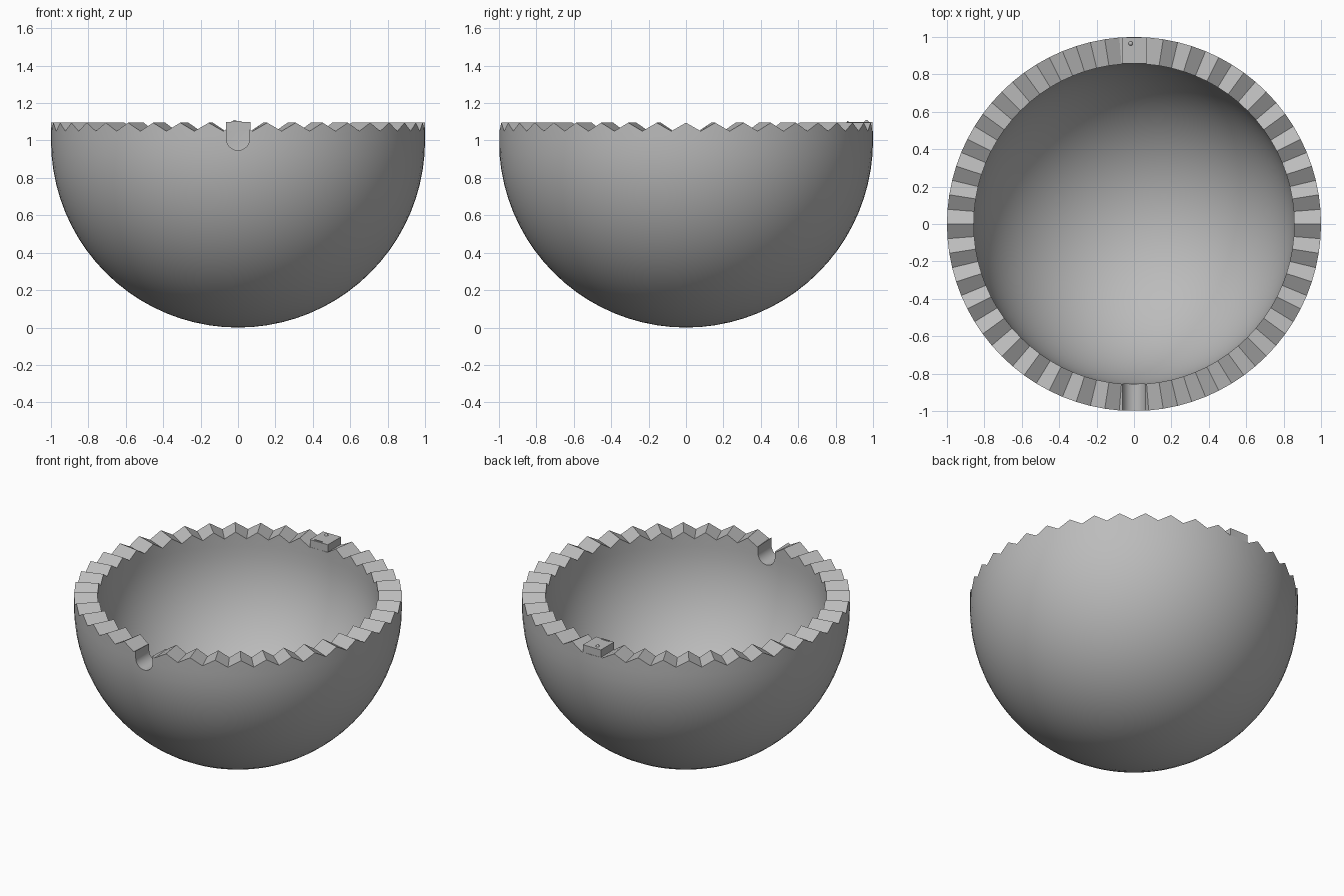
import bpy, bmesh, math
from mathutils import Vector, Matrix

cube = bpy.data.objects.get("Cube")
if cube:
    bpy.data.objects.remove(cube, do_unlink=True)

grey = bpy.data.materials.new("plain grey")
grey.use_nodes = True
colour = (0.5, 0.5, 0.5, 1)
grey.diffuse_color = colour
grey.node_tree.nodes["Principled BSDF"].inputs["Base Color"].default_value = colour

TEETH = 40
SEG = TEETH * 2
STEPS = 20
R_OUT, R_IN, CENTRE = 1.0, 0.857, 1.0
PEAK, VALLEY = 1.095, 1.05


def make_object(name, bm):
    bmesh.ops.recalc_face_normals(bm, faces=bm.faces)
    mesh = bpy.data.meshes.new(name)
    bm.to_mesh(mesh)
    bm.free()
    mesh.materials.append(grey)
    obj = bpy.data.objects.new(name, mesh)
    bpy.context.collection.objects.link(obj)
    return obj


def box(bm, lo, hi):
    lo, hi = Vector(lo), Vector(hi)
    size = hi - lo
    bmesh.ops.create_cube(bm, size=1, matrix=Matrix.Translation((lo + hi) / 2)
                          @ Matrix.Diagonal((*size, 1)))


def smooth(obj):
    bpy.ops.object.select_all(action="DESELECT")
    obj.select_set(True)
    bpy.context.view_layer.objects.active = obj
    bpy.ops.object.shade_smooth_by_angle(angle=math.radians(30))


def tooth_height(i):
    # the tooth at the back is levelled to seat the locating tab
    return VALLEY if i % 2 or i == SEG // 4 else PEAK


# Thick round bowl with a zigzag rim
bm = bmesh.new()


def half_shell(radius):
    pole = bm.verts.new((0, 0, CENTRE - radius))
    rings = []
    for k in range(1, STEPS + 2):
        a = math.pi / 2 * min(k, STEPS) / STEPS
        ring = []
        for i in range(SEG):
            t = 2 * math.pi * i / SEG
            r = radius * math.sin(a)
            z = CENTRE - radius * math.cos(a) if k <= STEPS else tooth_height(i)
            ring.append(bm.verts.new((r * math.cos(t), r * math.sin(t), z)))
        rings.append(ring)
    for i in range(SEG):
        j = (i + 1) % SEG
        bm.faces.new((pole, rings[0][i], rings[0][j]))
        for a, b in zip(rings, rings[1:]):
            bm.faces.new((a[i], a[j], b[j], b[i]))
    return rings[-1]


outer, inner = half_shell(R_OUT), half_shell(R_IN)
for i in range(SEG):
    j = (i + 1) % SEG
    bm.faces.new((outer[i], outer[j], inner[j], inner[i]))
bowl = make_object("toothed_bowl", bm)

# Round-bottomed notch through the front of the rim
bm = bmesh.new()
HALF, N = 0.0625, 16
profile = [(HALF, 1.3)]
profile += [(HALF * math.cos(math.pi * k / N), 1.01 - HALF * math.sin(math.pi * k / N))
            for k in range(N + 1)]
profile.append((-HALF, 1.3))
face = bm.faces.new([bm.verts.new((x, -1.2, z)) for x, z in profile])
ext = bmesh.ops.extrude_face_region(bm, geom=[face])
bmesh.ops.translate(bm, vec=(0, 0.6, 0),
                    verts=[v for v in ext["geom"] if isinstance(v, bmesh.types.BMVert)])
cutter = make_object("notch_cutter", bm)
cutter.hide_render = True

cut = bowl.modifiers.new("notch", "BOOLEAN")
cut.operation = "DIFFERENCE"
cut.solver = "EXACT"
cut.object = cutter
bpy.context.view_layer.objects.active = bowl
bpy.ops.object.modifier_apply(modifier=cut.name)
bpy.data.objects.remove(cutter, do_unlink=True)
smooth(bowl)

# Flat locating tab on the back of the rim
bm = bmesh.new()
box(bm, (-0.065, 0.857, 1.03), (0.068, 0.997, 1.1))
make_object("locating_tab", bm)

# Small pin and low ridge on the tab
bm = bmesh.new()
bmesh.ops.create_uvsphere(bm, u_segments=12, v_segments=8, radius=0.012,
                          matrix=Matrix.Translation((-0.018, 0.965, 1.098)))
smooth(make_object("tab_pin", bm))
bm = bmesh.new()
box(bm, (-0.035, 0.862, 1.09), (0.02, 0.87, 1.105))
make_object("tab_ridge", bm)
